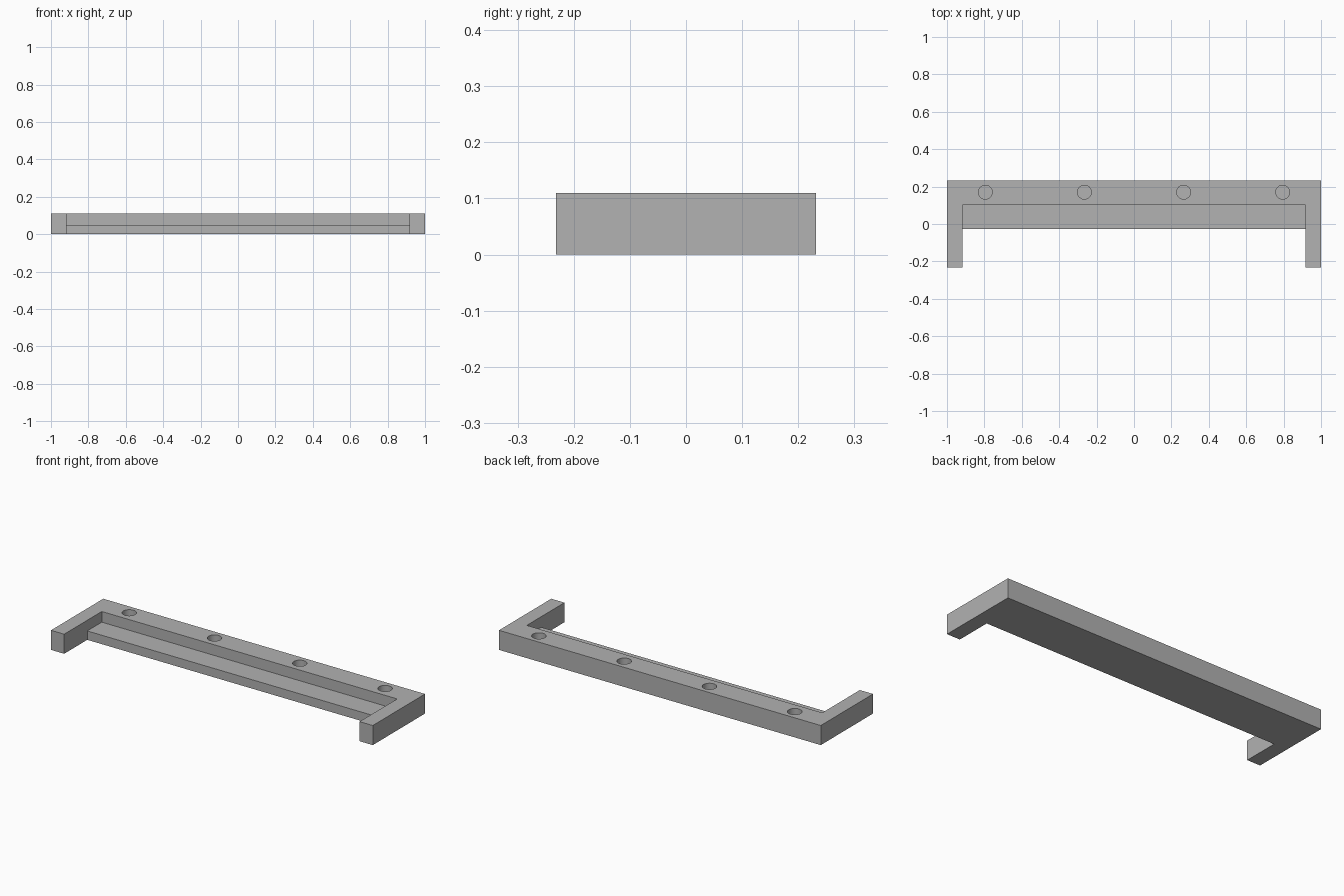
import bpy
import bmesh

if "Cube" in bpy.data.objects:
    bpy.data.objects.remove(bpy.data.objects["Cube"])

H = 0.11          # overall height
LEDGE_Z = 0.05    # height of the recessed ledge
HOLE_FLOOR = 0.05

grey = bpy.data.materials.new("plain grey")
grey.diffuse_color = (0.445, 0.445, 0.445, 1)
grey.use_nodes = True
grey.node_tree.nodes["Principled BSDF"].inputs["Base Color"].default_value = grey.diffuse_color


def prism(name, outline, z0, z1):
    """Extrude a flat outline from z0 to z1."""
    bm = bmesh.new()
    face = bm.faces.new([bm.verts.new((x, y, z0)) for x, y in outline])
    top = bmesh.ops.extrude_face_region(bm, geom=[face])["geom"]
    for v in top:
        if isinstance(v, bmesh.types.BMVert):
            v.co.z = z1
    bmesh.ops.recalc_face_normals(bm, faces=bm.faces)
    mesh = bpy.data.meshes.new(name)
    bm.to_mesh(mesh)
    bm.free()
    ob = bpy.data.objects.new(name, mesh)
    bpy.context.collection.objects.link(ob)
    mesh.materials.append(grey)
    return ob


def cut(target, cutter):
    """Subtract the cutter, apply, and remove it."""
    mod = target.modifiers.new("cut", "BOOLEAN")
    mod.operation = "DIFFERENCE"
    mod.solver = "EXACT"
    mod.object = cutter
    cutter.hide_render = True
    bpy.context.view_layer.objects.active = target
    bpy.ops.object.modifier_apply(modifier=mod.name)
    bpy.data.objects.remove(cutter, do_unlink=True)


# U-shaped bracket: back rail with two forward arms
half = [(0.918, -0.027), (0.918, -0.232), (1, -0.232), (1, 0.232)]
outline = half + [(-x, y) for x, y in reversed(half)]
bracket = prism("bracket", outline, 0, H)

# Lowered ledge between the arms
recess = [(-0.918, -0.1), (0.918, -0.1), (0.918, 0.102), (-0.918, 0.102)]
cut(bracket, prism("ledge_cutter", recess, LEDGE_Z, 0.2))

# Row of four blind holes in the back rail
for x in (-0.795, -0.265, 0.265, 0.795):
    depth = 0.2 - HOLE_FLOOR
    bpy.ops.mesh.primitive_cylinder_add(
        vertices=48, radius=0.037, depth=depth,
        location=(x, 0.17, HOLE_FLOOR + depth / 2))
    hole = bpy.context.object
    hole.data.materials.append(grey)
    cut(bracket, hole)

# Smooth hole walls, sharp edges elsewhere
bpy.ops.object.select_all(action="DESELECT")
bracket.select_set(True)
bpy.context.view_layer.objects.active = bracket
bpy.ops.object.shade_smooth_by_angle()
